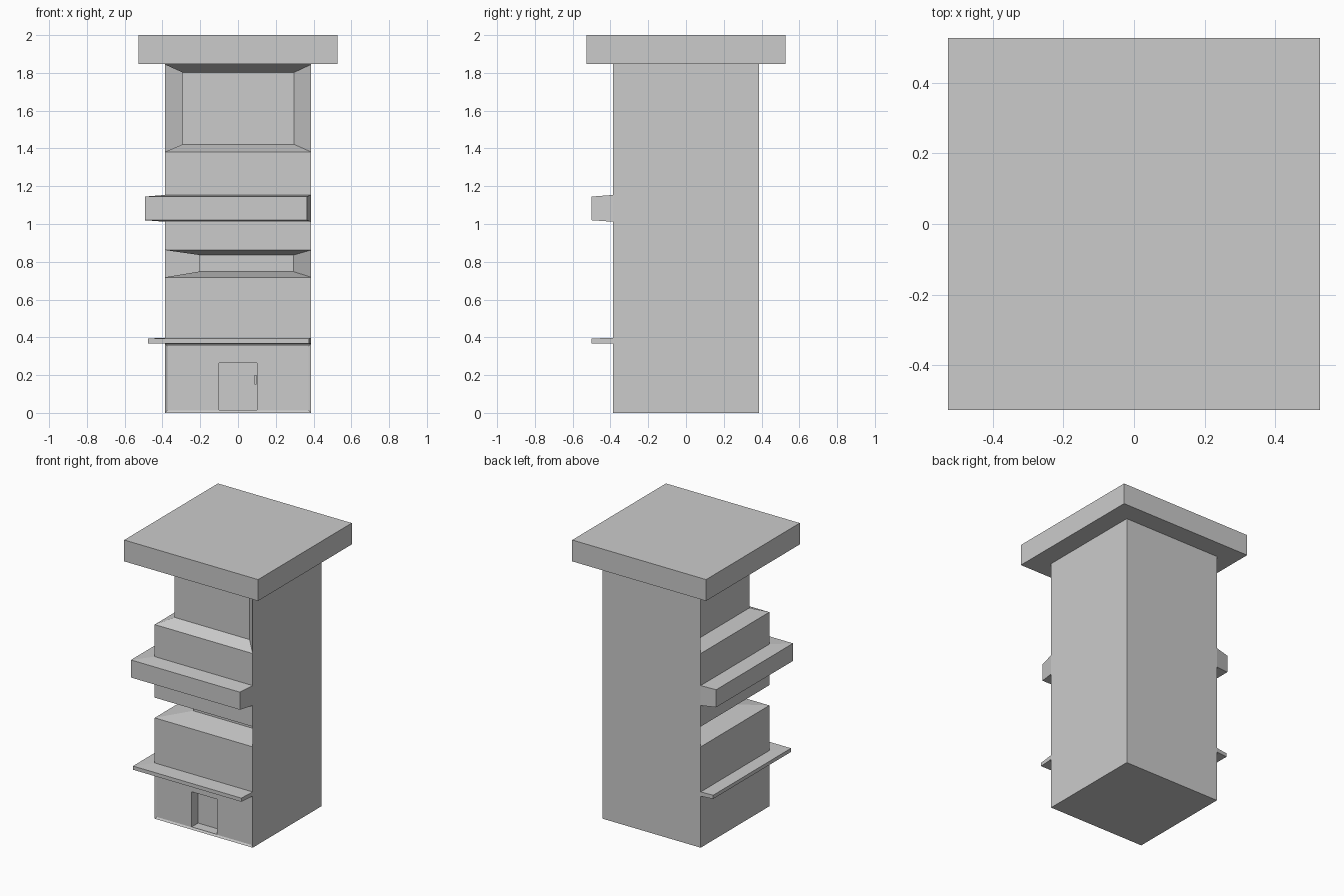
import bpy, bmesh

if "Cube" in bpy.data.objects:
    bpy.data.objects.remove(bpy.data.objects["Cube"])

S = 0.386  # half width of the tower


def ring(z, cx=-S, cy=-S, e=S):
    """Outline whose front and left walls meet at (cx, cy) and end at e."""
    return [(S, -S, z), (S, S, z), (-S, S, z), (cx, e, z), (cx, cy, z), (e, cy, z)]


def level(z0, z1, z2, z3, cx, cy, e):
    """A recess or ledge wrapping the front-left corner, with sloped ends."""
    return [ring(z0), ring(z1, cx, cy, e), ring(z2, cx, cy, e), ring(z3)]


def add_object(name, bm):
    me = bpy.data.meshes.new(name)
    bm.to_mesh(me)
    bm.free()
    ob = bpy.data.objects.new(name, me)
    bpy.context.collection.objects.link(ob)
    return ob


def box(name, lo, hi):
    bm = bmesh.new()
    bmesh.ops.create_cube(bm, size=1)
    for v in bm.verts:
        v.co = [(a + b) / 2 + c * (b - a) for a, b, c in zip(lo, hi, v.co)]
    return add_object(name, bm)


# Tower: lofted outlines from the ground up
rings = [ring(0)]
rings += level(0.366, 0.368, 0.394, 0.397, -0.477, -0.5, 0.376)   # awning
rings += level(0.718, 0.748, 0.836, 0.862, -0.207, -0.207, 0.295)  # window slot
rings += level(1.012, 1.02, 1.145, 1.154, -0.493, -0.5, 0.365)    # balcony
rings += level(1.382, 1.422, 1.802, 1.844, -0.293, -0.293, 0.296)  # top loggia
rings += [ring(1.86)]

bm = bmesh.new()
loops = [[bm.verts.new(p) for p in r] for r in rings]
for a, b in zip(loops, loops[1:]):
    for i in range(6):
        j = (i + 1) % 6
        bm.faces.new((a[i], a[j], b[j], b[i]))
bm.faces.new(loops[0][::-1])
bm.faces.new(loops[-1])
bmesh.ops.remove_doubles(bm, verts=bm.verts[:], dist=0.0005)
bmesh.ops.recalc_face_normals(bm, faces=bm.faces[:])

# Shallow panel on the ground-floor front
bm.normal_update()
front = [f for f in bm.faces
         if f.normal.y < -0.99 and f.calc_center_median().z < 0.3]
bmesh.ops.inset_region(bm, faces=front, thickness=0.018, depth=-0.008)
tower = add_object("tower", bm)

# Doorway cut into the front
cutter = box("doorway_cutter", (-0.1, -0.6, 0.015), (0.1, -0.306, 0.265))
cutter.hide_render = True
cutter.hide_viewport = True
cut = tower.modifiers.new("doorway", "BOOLEAN")
cut.operation = "DIFFERENCE"
cut.solver = "EXACT"
cut.object = cutter

# Door handle and roof slab
box("door_handle", (0.087, -0.325, 0.15), (0.099, -0.3, 0.2))
box("roof_slab", (-0.527, -0.527, 1.848), (0.527, 0.527, 2.0))
